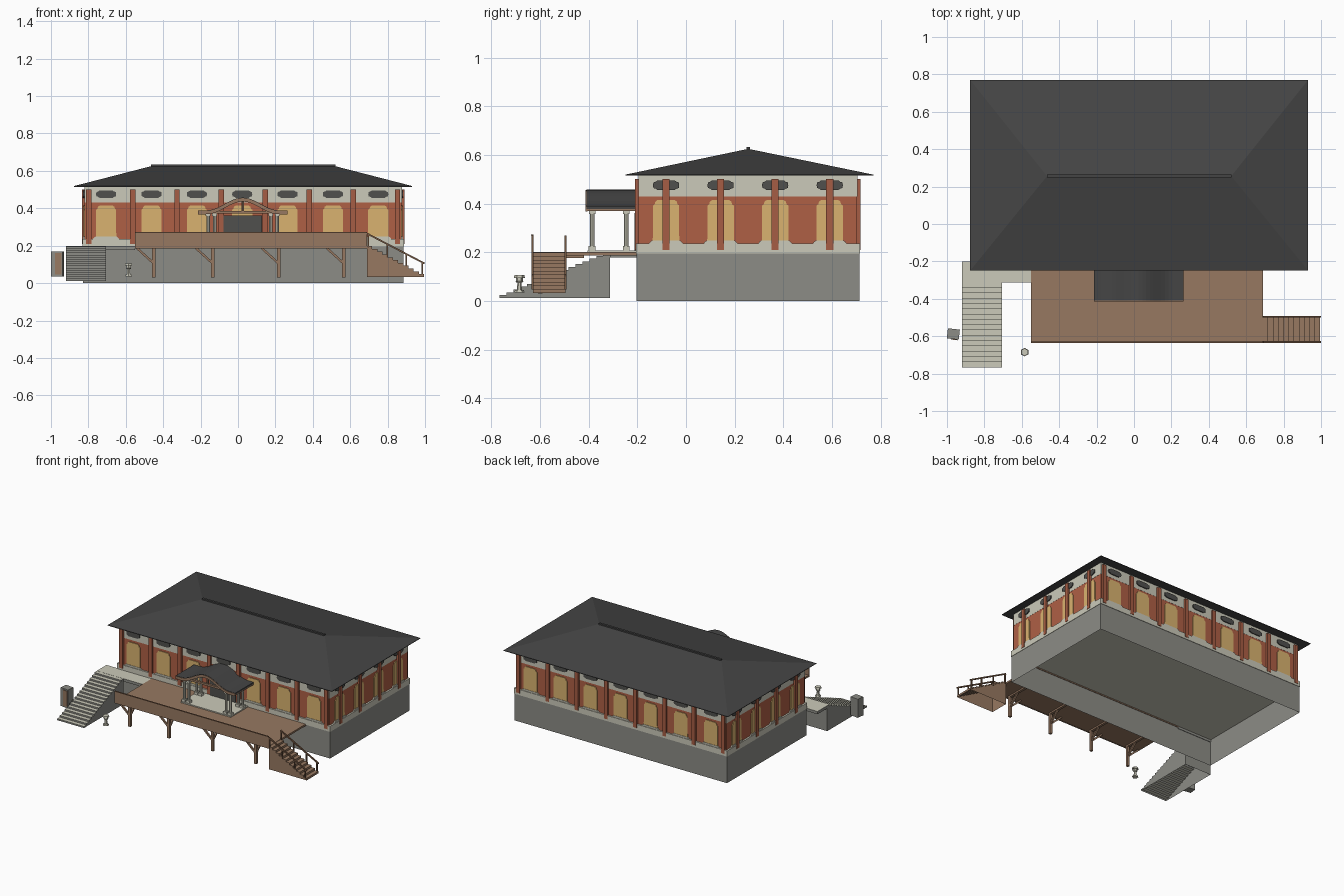
import bpy, bmesh, math
from mathutils import Matrix, Vector

if "Cube" in bpy.data.objects:
    bpy.data.objects.remove(bpy.data.objects["Cube"])


def material(name, r, g, b):
    m = bpy.data.materials.new(name)
    m.use_nodes = True
    m.diffuse_color = (r, g, b, 1)
    m.node_tree.nodes["Principled BSDF"].inputs["Base Color"].default_value = (r, g, b, 1)
    return m


TILE = material("roof tile", .06, .06, .06)
PLASTER = material("pale plaster", .6, .59, .49)
RED = material("red wall", .43, .115, .06)
COLUMN = material("column red", .38, .11, .058)
YELLOW = material("ochre panel", .7, .45, .16)
STONE = material("grey stone", .265, .265, .24)
WOOD = material("wood", .31, .19, .12)
DARKWOOD = material("dark wood", .19, .105, .06)
IRON = material("dark lattice", .08, .08, .075)

FRONT = Matrix.Rotation(math.pi / 2, 4, 'X')          # local: x along, y up, z out


def facing(k):
    return Matrix.Rotation(k * math.pi / 2, 4, 'Z') @ FRONT


def finish(name, bm, *mats, top=None):
    bmesh.ops.recalc_face_normals(bm, faces=bm.faces)
    if top:                                           # second colour on upward faces
        for f in bm.faces:
            f.material_index = 1 if f.normal.z > .9 else 0
    me = bpy.data.meshes.new(name)
    bm.to_mesh(me)
    bm.free()
    for m in mats:
        me.materials.append(m)
    if top:
        me.materials.append(top)
    ob = bpy.data.objects.new(name, me)
    bpy.context.collection.objects.link(ob)
    return ob


def add_box(bm, x0, x1, y0, y1, z0, z1):
    mat = Matrix.Translation(((x0 + x1) / 2, (y0 + y1) / 2, (z0 + z1) / 2)) \
        @ Matrix.Diagonal((x1 - x0, y1 - y0, z1 - z0, 1))
    bmesh.ops.create_cube(bm, size=1, matrix=mat)


def box(name, mat, *dims):
    bm = bmesh.new()
    add_box(bm, *dims)
    return finish(name, bm, mat)


def add_prism(bm, pts, depth, mat):
    face = bm.faces.new([bm.verts.new(mat @ Vector((x, y, 0))) for x, y in pts])
    ext = bmesh.ops.extrude_face_region(bm, geom=[face], use_keep_orig=True)["geom"]
    move = mat.to_3x3() @ Vector((0, 0, depth))
    bmesh.ops.translate(bm, vec=move, verts=[v for v in ext if isinstance(v, bmesh.types.BMVert)])


def add_beam(bm, a, b, w):
    a, b = Vector(a), Vector(b)
    rot = (b - a).to_track_quat('Z', 'Y').to_matrix().to_4x4()
    bmesh.ops.create_cube(bm, size=1, matrix=Matrix.Translation((a + b) / 2) @ rot
                          @ Matrix.Diagonal((w, w, (b - a).length, 1)))


def add_tube(bm, x, y, z0, z1, r0, r1, n):
    bmesh.ops.create_cone(bm, cap_ends=True, segments=n, radius1=r0, radius2=r1, depth=z1 - z0,
                          matrix=Matrix.Translation((x, y, (z0 + z1) / 2)))


def mirrored(half):
    return half + [(-x, y) for x, y in reversed(half)]


def drop_faces(bm, *heights):
    """Open a mesh by removing the level faces at the given heights."""
    gone = [f for f in bm.faces if any(all(abs(v.co.z - h) < .001 for v in f.verts) for h in heights)]
    bmesh.ops.delete(bm, geom=gone, context='FACES')


# Main hall body
CX, CY, HX, HY = .0275, .2545, .8475, .449


def hall(name, mat, grow, z0, z1):
    return box(name, mat, CX - HX - grow, CX + HX + grow, CY - HY - grow, CY + HY + grow, z0, z1)


bm = bmesh.new()                                      # hollow plinth, open below
add_box(bm, CX - .857, CX + .857, CY - .458, CY + .458, 0, .195)
drop_faces(bm, 0, .195)
finish("plinth", bm, STONE)
hall("floor_slab", PLASTER, .012, .195, .236)
hall("lower_wall", RED, 0, .236, .43)
hall("upper_wall", PLASTER, .001, .43, .518)

# Columns, arched panels and lattices on all four sides
columns, panels, sills, vents = (bmesh.new() for _ in range(4))
arch = mirrored([(.056, .238), (.054, .27), (.054, .392), (.047, .397), (.044, .408), (.036, .414)])
sill = mirrored([(.07, .236), (.064, .243), (.058, .248)])
vent = mirrored([(.036, .456), (.042, .461), (.052, .464), (.054, .475), (.052, .487),
                 (.042, .49), (.036, .495)])
for k in range(4):
    along, out = (HX, HY) if k % 2 == 0 else (HY, HX)
    place = Matrix.Translation((CX, CY, 0)) @ facing(k) @ Matrix.Translation((0, 0, out))
    if k % 2 == 0:
        posts = [(i - 3.5) * .2358 for i in range(8)]
        bays = [(i - 3) * .2425 - .005 for i in range(7)]
    else:
        posts = bays = [(i - 1.5) * .2243 for i in range(4)]
    for s in posts:
        p = place @ Vector((s, 0, 0))
        add_box(columns, p.x - .0145, p.x + .0145, p.y - .0145, p.y + .0145, .21, .5)
    for s in bays:
        spot = place @ Matrix.Translation((s, 0, 0))
        add_prism(panels, arch, .005, spot)
        add_prism(sills, sill, .008, spot)
        add_prism(vents, vent, .008, spot)
finish("wall_columns", columns, COLUMN)
finish("arched_panels", panels, YELLOW)
finish("panel_sills", sills, PLASTER)
finish("lattice_vents", vents, IRON)

# Hipped roof
bm = bmesh.new()
X0, X1, Y0, Y1 = -.876, .931, -.249, .77
eave = [[bm.verts.new((x, y, z)) for x, y in ((X0, Y0), (X1, Y0), (X1, Y1), (X0, Y1))] for z in (.515, .519)]
ra, rb = bm.verts.new((-.465, .256, .625)), bm.verts.new((.52, .256, .625))
bm.faces.new(eave[0])
for i in range(4):
    j = (i + 1) % 4
    bm.faces.new((eave[0][i], eave[0][j], eave[1][j], eave[1][i]))
    tip = ([rb, ra], [rb], [ra, rb], [ra])[i]
    bm.faces.new([eave[1][i], eave[1][j]] + tip)
finish("hipped_roof", bm, TILE)
box("roof_ridge", TILE, -.465, .52, .248, .264, .612, .633)

# Timber deck with front board and braced posts
box("deck", WOOD, -.55, .69, -.63, -.2, .187, .2)
box("deck_front_board", WOOD, -.55, .69, -.635, -.628, .185, .27)
box("deck_top_rail", DARKWOOD, -.55, .69, -.637, -.627, .269, .273)
bm = bmesh.new()
for x in (-.45, -.135, .217, .565):
    add_beam(bm, (x, -.6, .03), (x, -.6, .19), .018)
    add_beam(bm, (x, -.6, .105), (x - .09, -.6, .187), .012)
    add_beam(bm, (x, -.6, .105), (x, -.515, .187), .012)
    add_box(bm, x - .009, x + .009, -.61, -.42, .176, .188)
finish("deck_posts", bm, WOOD)


def stair(name, mat, top, place, width, a0, a1, z0, z1, n):
    """Hollow stair rising from a0 to a1, open underneath."""
    pts = [(a1, z0), (a0, z0)]
    for i in range(n):
        z = z0 + (z1 - z0) * (i + 1) / n
        pts += [(a0 + (a1 - a0) * i / n, z), (a0 + (a1 - a0) * (i + 1) / n, z)]
    bm = bmesh.new()
    add_prism(bm, pts, width, place)
    bmesh.ops.recalc_face_normals(bm, faces=bm.faces)
    drop_faces(bm, z0)
    finish(name, bm, mat, top=top)


# Timber stair with handrails
stair("timber_stair", WOOD, None, Matrix.Translation((0, -.495, 0)) @ FRONT, .135, .995, .69, .033, .198, 11)
bm = bmesh.new()
for y in (-.631, -.496):
    add_beam(bm, (.69, y, .265), (.997, y, .105), .009)
    for t in (.02, .35, .68, .96):
        x = .69 + .307 * t
        add_beam(bm, (x, y, .19 - .15 * t), (x, y, .265 - .16 * t), .008)
finish("stair_handrails", bm, DARKWOOD)

# Stone stair and landing
stair("stone_stair", STONE, PLASTER, Matrix.Translation((-.92, 0, 0)) @ facing(1), .215,
      -.767, -.312, .012, .197, 16)
bm = bmesh.new()
add_box(bm, -.92, -.55, -.312, -.2, .178, .198)
finish("stone_landing", bm, STONE, top=PLASTER)

# Entrance porch
PX = .025
box("porch_floor", PLASTER, PX - .2, PX + .2, -.405, -.2, .199, .208)


def curve(dz):
    return [(PX + .24 * t / 12, .386 + .068 * (.5 + .5 * math.cos(math.pi * min(1, abs(t) / 9.6))) + dz)
            for t in range(-12, 13)]


def porch_layer(name, mat, top, bottom, y_back, y_front):
    bm = bmesh.new()
    add_prism(bm, curve(top) + curve(bottom)[::-1], y_back - y_front,
              Matrix.Translation((0, y_back, 0)) @ FRONT)
    finish(name, bm, mat)


porch_layer("porch_roof", TILE, .003, -.008, -.2, -.41)
porch_layer("porch_ceiling", WOOD, -.008, -.016, -.2, -.404)
porch_layer("porch_gable_board", WOOD, .001, -.018, -.404, -.414)

bm = bmesh.new()
shafts = bmesh.new()
for y in (-.386, -.246):
    add_box(bm, PX - .2, PX + .2, y - .008, y + .008, .372, .386)
    add_tube(bm, PX, y, .386, .44, .008, .008, 6)
    for s in (-1, 1):
        for d in (.15, .185):
            x = PX + s * d
            add_tube(shafts, x, y, .208, .372, .0095, .0095, 8)
            add_box(shafts, x - .014, x + .014, y - .014, y + .014, .208, .226)
            add_box(shafts, x - .013, x + .013, y - .013, y + .013, .358, .372)
for s in (-1, 1):
    x = PX + s * .168
    add_box(bm, x - .01, x + .01, -.4, -.2, .374, .386)
finish("porch_beams", bm, WOOD)
finish("porch_posts", shafts, PLASTER)
box("entrance_door", IRON, PX - .102, PX + .102, -.212, -.19, .208, .362)

# Stone lantern
bm = bmesh.new()
for z0, z1, r0, r1 in ((.035, .045, .021, .018), (.045, .075, .011, .008), (.075, .081, .012, .017),
                       (.081, .094, .014, .014), (.094, .106, .023, .02)):
    add_tube(bm, -.585, -.685, z0, z1, r0, r1, 6)
finish("stone_lantern", bm, PLASTER)

# Marker block with a timber plate
spot = Matrix.Translation((-.966, -.588, 0)) @ Matrix.Rotation(-.12, 4, 'Z')
for name, mat, dims in (("marker_block", STONE, (-.032, .032, -.027, .027, .035, .17)),
                        ("marker_plate", WOOD, (-.01, .026, -.031, -.026, .045, .16))):
    box(name, mat, *dims).data.transform(spot)
